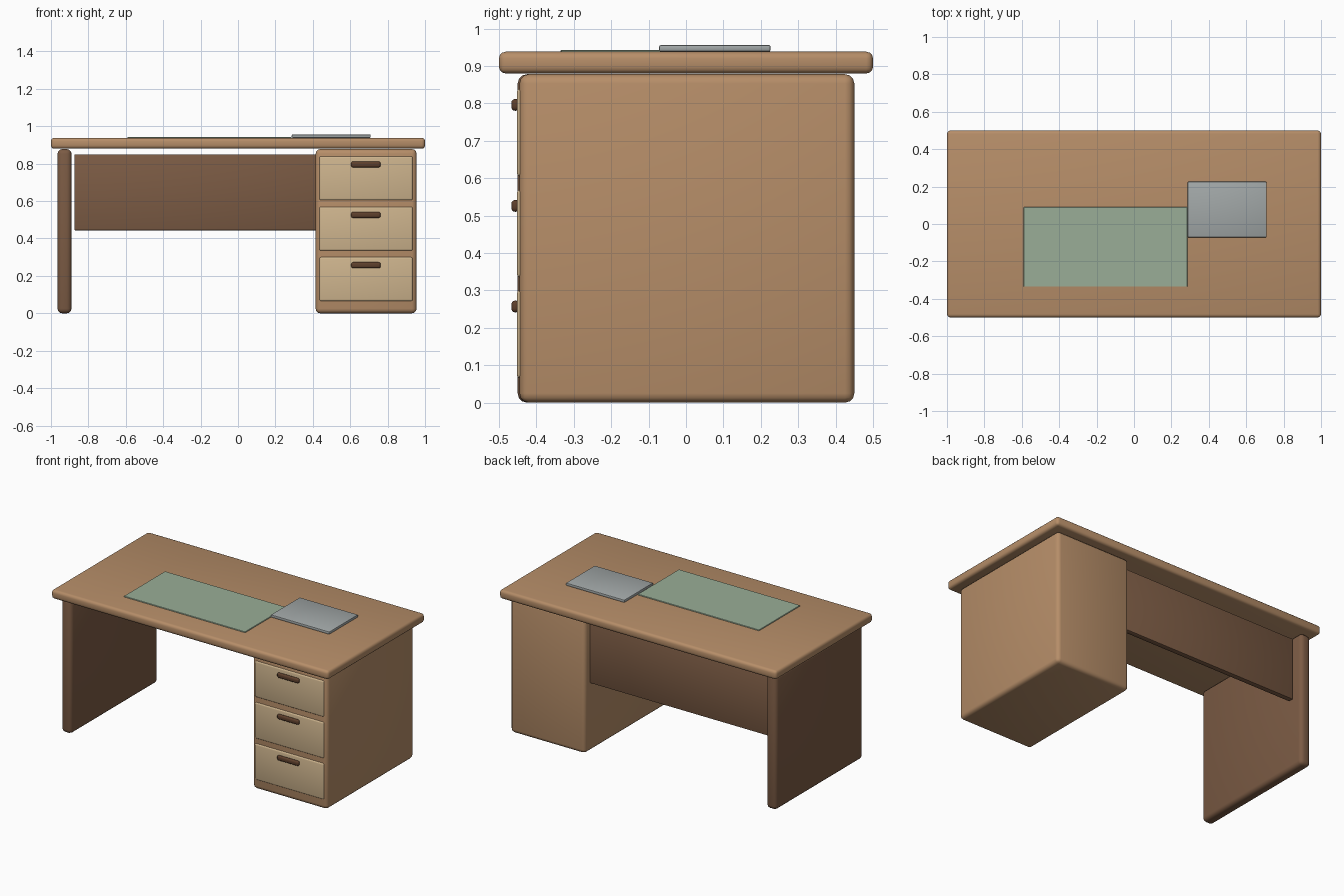
import bpy
from math import radians

if "Cube" in bpy.data.objects:
    bpy.data.objects.remove(bpy.data.objects["Cube"])


def material(name, rgb):
    m = bpy.data.materials.new(name)
    m.diffuse_color = (*rgb, 1)
    m.use_nodes = True
    m.node_tree.nodes["Principled BSDF"].inputs["Base Color"].default_value = m.diffuse_color
    return m


WOOD = material("wood", (0.47, 0.27, 0.14))
DARK = material("dark_wood", (0.20, 0.105, 0.058))
PALE = material("pale_wood", (0.62, 0.46, 0.27))
KNOB = material("handle_brown", (0.11, 0.05, 0.025))
GREEN = material("mat_green", (0.32, 0.42, 0.31))
GREY = material("pad_grey", (0.36, 0.39, 0.39))


def box(name, x, y, z, mat, bevel, segments=3):
    """Rounded box spanning the given (min, max) ranges."""
    bpy.ops.mesh.primitive_cube_add(size=1, location=[sum(r) / 2 for r in (x, y, z)])
    ob = bpy.context.object
    ob.name = name
    ob.scale = [r[1] - r[0] for r in (x, y, z)]
    bpy.ops.object.transform_apply(location=False, rotation=False, scale=True)
    mod = ob.modifiers.new("bevel", "BEVEL")
    mod.width = bevel
    mod.segments = segments
    bpy.ops.object.modifier_apply(modifier=mod.name)
    bpy.ops.object.shade_smooth_by_angle(angle=radians(35))
    ob.data.materials.append(mat)
    return ob


# Worktop and the items lying on it
box("desktop", (-1, 1), (-0.5, 0.5), (0.88, 0.938), WOOD, 0.018)
box("desk_mat", (-0.59, 0.286), (-0.335, 0.09), (0.934, 0.943), GREEN, 0.002, 1)
box("writing_pad", (0.287, 0.709), (-0.072, 0.226), (0.938, 0.956), GREY, 0.005, 2)

# Left support and back panel
box("side_leg", (-0.965, -0.89), (-0.45, 0.45), (0, 0.878), DARK, 0.025)
box("modesty_panel", (-0.875, 0.43), (0.36, 0.395), (0.444, 0.85), DARK, 0.005, 2)

# Drawer cabinet with its front frame
box("cabinet", (0.415, 0.955), (-0.445, 0.45), (0, 0.878), WOOD, 0.025)

# Three drawers with handles
for i, zc in enumerate((0.722, 0.452, 0.183)):
    box(f"drawer_front_{i + 1}", (0.435, 0.934), (-0.452, -0.42),
        (zc - 0.118, zc + 0.118), PALE, 0.01)
    box(f"drawer_handle_{i + 1}", (0.605, 0.762), (-0.467, -0.445),
        (zc + 0.058, zc + 0.09), KNOB, 0.0105)
